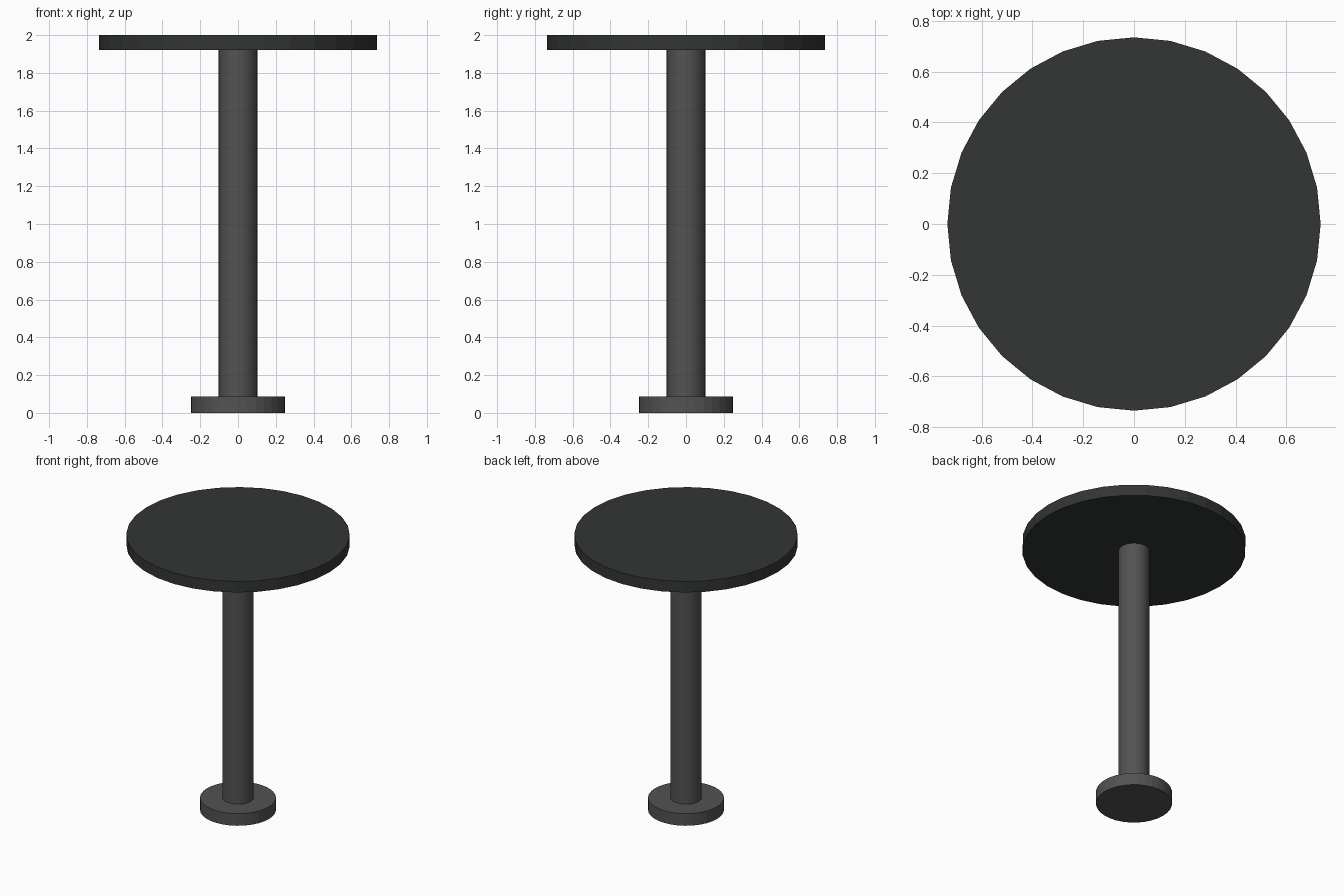
import bpy

if "Cube" in bpy.data.objects:
    bpy.data.objects.remove(bpy.data.objects["Cube"])


def material(name, color):
    mat = bpy.data.materials.new(name)
    mat.diffuse_color = (*color, 1.0)
    mat.use_nodes = True
    mat.node_tree.nodes["Principled BSDF"].inputs["Base Color"].default_value = mat.diffuse_color
    return mat


def disc(name, radius, z0, z1, mat, sides=32):
    # Upright flat-faced cylinder between two heights
    bpy.ops.mesh.primitive_cylinder_add(
        vertices=sides, radius=radius, depth=z1 - z0, location=(0, 0, (z0 + z1) / 2))
    obj = bpy.context.object
    obj.name = name
    obj.data.materials.append(mat)
    return obj


metal = material("grey_metal", (0.085, 0.085, 0.085))
dark = material("dark_top", (0.033, 0.036, 0.035))

# Foot, column and round top
disc("base", 0.25, 0.0, 0.088, metal)
disc("column", 0.102, 0.088, 1.92, metal)
disc("table_top", 0.735, 1.92, 2.0, dark)
